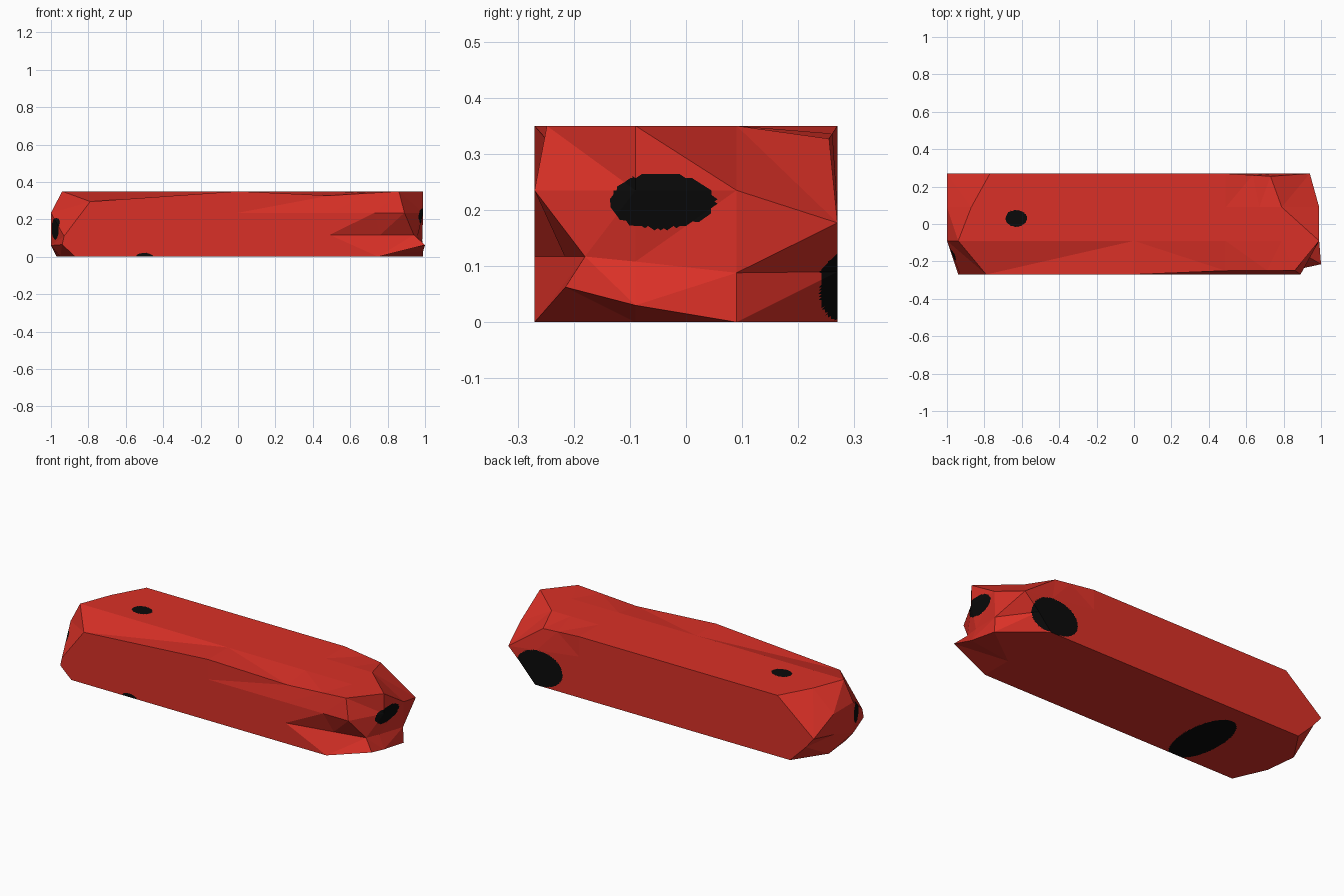
import bpy, bmesh
from mathutils import Vector

if "Cube" in bpy.data.objects:
    bpy.data.objects.remove(bpy.data.objects["Cube"])

YS = [-.27, -.09, .09, .27]
ZS = [0, .117, .235, .35]


def material(name, rgb):
    m = bpy.data.materials.new(name)
    m.diffuse_color = (*rgb, 1)
    m.use_nodes = True
    m.node_tree.nodes["Principled BSDF"].inputs["Base Color"].default_value = m.diffuse_color
    return m


def ring(x):
    """Regular 4 x 4 cross-section, rows from bottom to top."""
    return [[Vector((x, y, z)) for y in YS] for z in ZS]


def grid(rows):
    return [[Vector(p) for p in r] for r in rows]


# Irregular, chipped ends of the block
left = grid([
    [(-.87, -.27, 0), (-.95, -.09, 0), (-.97, .09, 0), (-.85, .27, 0)],
    [(-.94, -.27, .065), (-1, -.09, .06), (-1, .09, .117), (-.95, .27, .1)],
    [(-.93, -.27, .11), (-1, -.09, .235), (-1, .09, .235), (-1, .27, .16)],
    [(-.79, -.27, .295), (-.94, -.09, .35), (-.87, .09, .35), (-.77, .27, .35)]])
right = grid([
    [(1, -.215, .0625), (.99, -.09, .03), (.99, .09, 0), (.77, .27, 0)],
    [(.94, -.18, .117), (.96, -.09, .108), (.985, .09, .088), (.85, .27, .09)],
    [(.89, -.27, .235), (.99, -.09, .235), (.99, .09, .235), (.94, .27, .177)],
    [(.86, -.248, .35), (.99, -.09, .35), (.79, .09, .35), (.73, .255, .327)]])

# Plain middle sections, with one dented front top corner
mid, dent = ring(0), ring(.49)
dent[3][0] = Vector((.49, -.25, .327))
near = [[a.lerp(b, .6) for a, b in zip(ra, rb)] for ra, rb in zip(dent, right)]
for i in range(3):
    near[0][i] = Vector((.75, YS[i], 0))

# Skin the sections and close both ends
loop = ([(0, i) for i in range(3)] + [(j, 3) for j in range(3)]
        + [(3, i) for i in (3, 2, 1)] + [(j, 0) for j in (3, 2, 1)])
bm = bmesh.new()
loops, caps = [], []
for s in (left, mid, dent, near, right):
    if s is left or s is right:
        cap = [[bm.verts.new(p) for p in r] for r in s]
        caps.append(cap)
        loops.append([cap[j][i] for j, i in loop])
    else:
        loops.append([bm.verts.new(s[j][i]) for j, i in loop])
for a, b in zip(loops, loops[1:]):
    for k in range(12):
        n = (k + 1) % 12
        bm.faces.new((a[k], a[n], b[n], b[k]))
for c in caps:
    for j in range(3):
        for i in range(3):
            bm.faces.new((c[j][i], c[j][i + 1], c[j + 1][i + 1], c[j + 1][i]))
bmesh.ops.recalc_face_normals(bm, faces=bm.faces)

# Painted black spots: (centre, radii)
SPOTS = [((-.63, .03, .35), (.057, .045, .05)),
         ((.99, -.045, .215), (.06, .097, .05)),
         ((.74, .27, .1), (.145, .08, .1)),
         ((-.5, -.06, 0), (.11, .23, .05)),
         ((-.98, -.15, .15), (.06, .05, .058))]


def level(p, spot):
    c, r = spot
    return sum(((p[k] - c[k]) / r[k]) ** 2 for k in range(3)) ** .5


# Refine the faces only along the spot outlines, then colour by position
for step in range(12):
    bmesh.ops.triangulate(bm, faces=bm.faces[:])
    cut = []
    for e in bm.edges:
        length = e.calc_length()
        m = (e.verts[0].co + e.verts[1].co) / 2
        if length > .012 and any(abs(level(m, s) - 1) < .8 * length / min(s[1])
                                 for s in SPOTS):
            cut.append(e)
    if not cut or len(bm.faces) > 60000:
        break
    bmesh.ops.subdivide_edges(bm, edges=cut, cuts=1)
bmesh.ops.triangulate(bm, faces=bm.faces[:])
for f in bm.faces:
    p = f.calc_center_median()
    f.material_index = int(any(level(p, s) < 1 for s in SPOTS))

mesh = bpy.data.meshes.new("spotted_block")
bm.to_mesh(mesh)
bm.free()
mesh.materials.append(material("red", (.70, .03, .02)))
mesh.materials.append(material("black", (.003, .003, .003)))
bpy.context.collection.objects.link(bpy.data.objects.new("spotted_block", mesh))
